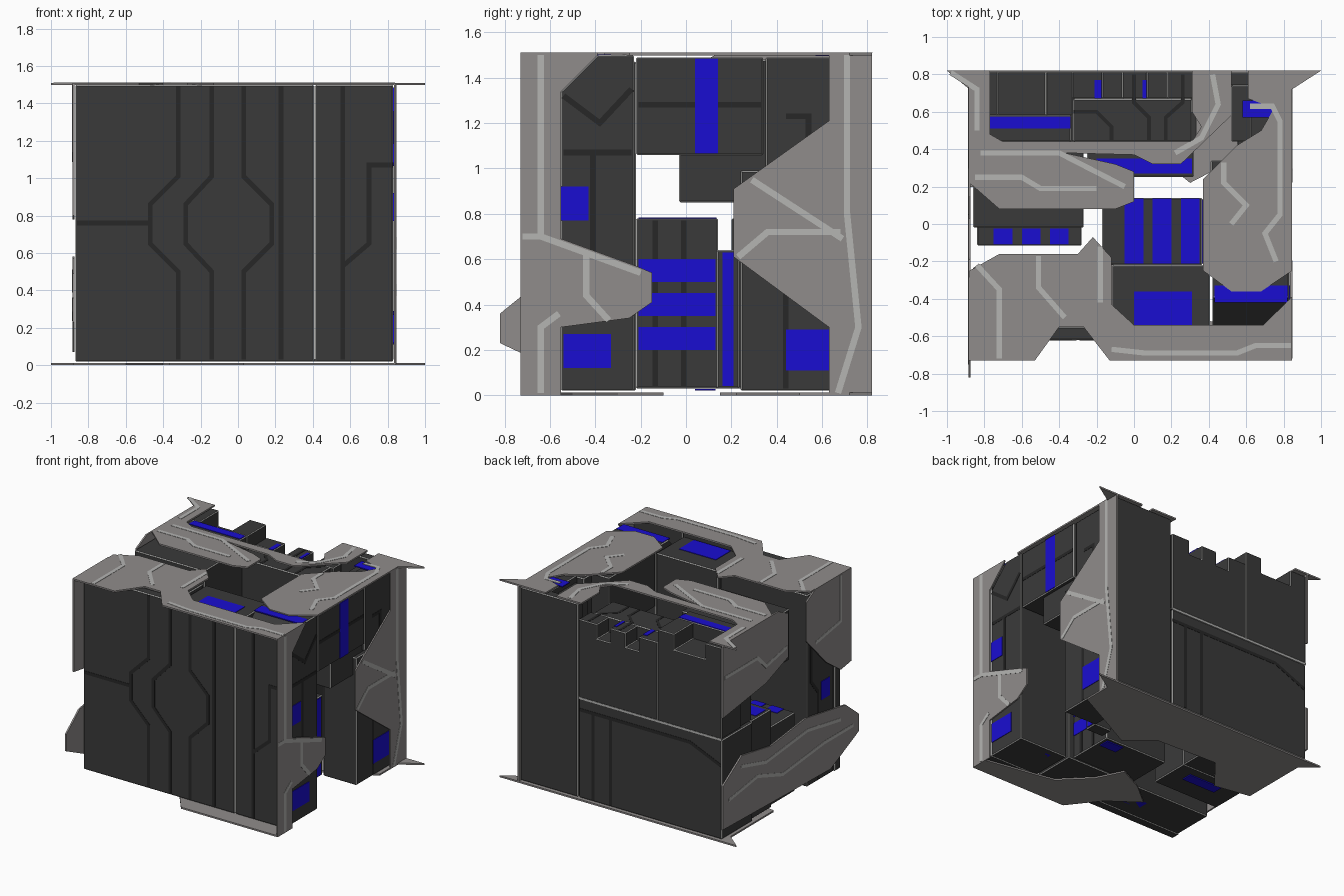
import bpy, bmesh
from mathutils import Vector

def material(name, rgb):
    m = bpy.data.materials.new(name)
    m.diffuse_color = (*rgb, 1)
    return m

DARK = material("dark_metal", (.042, .042, .042))
GROOVE = material("groove_dark", (.02, .02, .02))
GREY = material("plate_grey", (.28, .265, .26))
LIGHT = material("light_line", (.46, .46, .45))
BLUE = material("glow_blue", (.01, .004, .64))

# axis -> maps plane coordinates (u, v) and depth d to xyz
MAP = {'X': lambda u, v, d: (d, u, v),
       'Y': lambda u, v, d: (u, d, v),
       'Z': lambda u, v, d: (u, v, d)}

def prism(name, axis, pts, d0, d1, mat, rim=0):
    bm = bmesh.new()
    f = MAP[axis]
    a = [bm.verts.new(f(u, v, d0)) for u, v in pts]
    b = [bm.verts.new(f(u, v, d1)) for u, v in pts]
    bm.faces.new(a)
    bm.faces.new(b[::-1])
    for i in range(len(pts)):
        j = (i + 1) % len(pts)
        bm.faces.new((a[i], b[i], b[j], a[j]))
    bmesh.ops.recalc_face_normals(bm, faces=bm.faces)
    me = bpy.data.meshes.new(name)
    bm.to_mesh(me)
    bm.free()
    ob = bpy.data.objects.new(name, me)
    bpy.context.collection.objects.link(ob)
    me.materials.append(mat)
    if rim:                                   # worn light edge
        me.materials.append(LIGHT)
        mod = ob.modifiers.new("edge", 'BEVEL')
        mod.width, mod.segments, mod.material = rim, 1, 1
    return ob

def rect(u0, u1, v0, v1):
    return [(u0, v0), (u1, v0), (u1, v1), (u0, v1)]

def box(name, x0, x1, y0, y1, z0, z1):
    return prism(name, 'Z', rect(x0, x1, y0, y1), z0, z1, DARK, .006)

def patch(name, axis, d, *r, mat=BLUE):
    prism(name, axis, rect(*r), d - .004, d + .004, mat)

def line(name, axis, d, pts, w=.025, mat=GROOVE, t=.002):
    """Mitred flat ribbon lying on a plane."""
    p = [Vector(q) for q in pts]
    left, right = [], []
    for i, q in enumerate(p):
        a = (q - p[i - 1]).normalized() if i else (p[1] - q).normalized()
        b = (p[i + 1] - q).normalized() if i < len(p) - 1 else a
        na = Vector((-a.y, a.x))
        nb = Vector((-b.y, b.x))
        n = (na + nb).normalized()
        o = n * (w / 2 / max(n.dot(na), .4))
        left.append(tuple(q + o))
        right.append(tuple(q - o))
    prism(name, axis, left + right[::-1], d - t, d + t, mat)

# --- front wall: two panels with grooves
box("front_panel_left", -.87, .405, -.62, -.55, .02, 1.5)
box("front_panel_right", .415, .83, -.62, -.55, .02, 1.5)
for x0, x1 in ((-.32, -.47), (-.14, -.28), (.03, .18)):
    line("front_groove", 'Y', -.62, [(x0, .03), (x0, .5), (x1, .65), (x1, .86), (x0, 1.01), (x0, 1.49)])
line("front_groove", 'Y', -.62, [(.23, .03), (.23, 1.49)])
line("front_groove", 'Y', -.62, [(.56, .03), (.56, .53), (.70, .65), (.70, 1.0), (.70, 1.07), (.83, 1.07)])
line("front_groove", 'Y', -.62, [(.56, .53), (.56, 1.49)])
line("front_groove", 'Y', -.62, [(-.86, .76), (-.48, .76)])
line("front_seam", 'Y', -.615, [(.41, .03), (.41, 1.49)], .012, LIGHT)

# --- blocks behind the front wall
box("front_block_left", -.86, -.13, -.55, -.23, .02, 1.48)
box("front_block_mid", -.115, .405, -.55, -.22, .02, 1.47)
prism("front_block_right", 'X', [(-.55, .02), (-.23, .02), (-.23, 1.5), (-.39, 1.5), (-.55, 1.34)], .42, .83, DARK, .006)
patch("glow_front_top", 'Z', 1.47, 0, .31, -.54, -.36)
patch("glow_right_top", 'Z', 1.498, .43, .82, -.42, -.33)
patch("glow_notch", 'Z', 1.48, -.41, -.27, -.58, -.55)
patch("glow_side", 'X', .83, -.55, -.43, .77, .92)
patch("glow_side", 'X', .83, -.54, -.33, .12, .27)
line("side_groove", 'X', .83, [(-.54, 1.07), (-.24, 1.07)])
line("side_groove", 'X', .83, [(-.41, 1.07), (-.41, .6)])
line("side_groove", 'X', .83, [(-.54, 1.32), (-.38, 1.2), (-.24, 1.35)])

# --- right side blocks
box("right_top_block", .41, .83, -.22, .34, 1.06, 1.49)
patch("glow_right_stripe", 'X', .83, .04, .14, 1.065, 1.485)
line("side_groove", 'X', .83, [(-.21, 1.28), (.33, 1.28)])
box("right_mid_block", .56, .8, -.03, .43, .85, 1.48)
box("right_upper_back", .62, .82, .35, .74, 1.0, 1.49)
line("side_groove", 'X', .82, [(.44, 1.23), (.54, 1.23), (.54, 1.05)])
box("right_lower_back", .55, .83, .24, .74, .02, .99)
line("side_groove", 'X', .83, [(.44, .03), (.44, .6)])
patch("glow_right_low", 'X', .83, .44, .63, .11, .29)
box("right_pillar", .4, .55, .135, .235, .03, .64)
patch("glow_pillar", 'X', .55, .16, .21, .04, .63)

# --- centre core with glowing stripes
box("core_block", -.17, .365, -.22, .14, .03, .78)
for i in range(3):
    patch("glow_core_side", 'X', .365, -.21, .13, .2 + .15 * i, .3 + .15 * i)
    patch("glow_core_top", 'Z', .78, -.05 + .15 * i, .05 + .15 * i, -.21, .135)
for y in (-.135, -.01):
    line("core_groove", 'X', .365, [(y, .04), (y, .77)])

# --- left side blocks
box("left_low_block", -.84, -.28, -.115, .2, .03, .63)
box("left_low_back", -.86, -.28, .2, .44, .03, .78)
box("left_top_block", -.86, -.27, -.02, .44, 1.07, 1.46)
for x in (-.75, -.6, -.45):
    patch("glow_left_top", 'Z', .63, x, x + .1, -.11, -.025)
patch("glow_left_side", 'X', -.86, -.5, -.4, .62, .76)
patch("glow_left_ledge", 'Z', .78, -.84, -.4, .24, .36)
line("left_groove", 'X', -.86, [(-.36, .03), (-.36, .7), (-.28, .8), (-.28, 1.4)])

# --- back wall: low panel, two notched top blocks, narrow right panel
box("back_wall_low", -.87, .335, .44, .81, .02, .775)
box("back_inner_low", -.25, .32, .25, .44, .1, .7)
box("back_top_left_inner", -.86, -.335, .44, .58, .785, 1.48)
box("back_top_right_inner", -.325, .31, .44, .67, .785, 1.38)
prism("back_top_left", 'Y', [(-.87, .785), (-.33, .785), (-.33, 1.48), (-.47, 1.48), (-.47, 1.36), (-.73, 1.36),
      (-.73, 1.48), (-.87, 1.48)], .58, .815, DARK, .005)
prism("back_top_right", 'Y', [(-.33, .785), (.335, .785), (.335, 1.38), (.18, 1.38), (.18, 1.27), (.07, 1.27),
      (.07, 1.38), (-.06, 1.38), (-.06, 1.27), (-.17, 1.27), (-.17, 1.38), (-.33, 1.38)], .67, .815, DARK, .005)
box("back_panel_right", .345, .83, .74, .81, .02, 1.49)
patch("back_seam", 'Y', .811, -.87, .335, .772, .788, mat=LIGHT)
line("back_groove", 'Y', .81, [(.33, .69), (-.6, .69), (-.86, .58)])
for x in (.215, .07):
    line("back_groove", 'Y', .81, [(x, .03), (x, .69)])
patch("glow_back_top", 'Z', 1.48, -.77, -.34, .51, .575)
patch("glow_back_dot", 'Z', 1.38, -.21, -.175, .67, .77)
patch("glow_back_dot", 'Z', 1.38, .045, .068, .67, .77)
patch("glow_back_inner", 'Z', .7, -.2, .31, .27, .35)
for pts in ([(0, .8), (0, .65), (.08, .57), (.08, .45)], [(.26, .8), (.26, .65), (.17, .57), (.17, .45)],
            [(-.32, .6), (-.2, .6), (-.12, .52), (-.12, .45)]):
    line("back_top_groove", 'Z', 1.38, pts, .02)
box("back_corner_block", .52, .7, .44, .74, 1.0, 1.44)
patch("glow_corner", 'Z', 1.5, .58, .74, .57, .66)

# --- underside glow patches
for r in ((-.15, .12, .49, .57), (-.68, -.4, .05, .13), (-.42, -.2, -.45, -.36), (.52, .72, -.36, -.28), (.2, .34, .04, .12)):
    patch("glow_under", 'Z', .024, *r)

# --- thin grey armour plates
T = .012
prism("top_plate_front", 'Z', [(-.88, -.73), (-.53, -.73), (-.4, -.55), (-.27, -.55), (-.13, -.73), (.845, -.73),
      (.845, -.39), (.69, -.54), (0, -.54), (-.12, -.43), (-.12, -.18), (-.22, -.07), (-.3, -.16), (-.72, -.16),
      (-.88, -.25)], 1.51 - T, 1.51, GREY)
prism("top_plate_back_left", 'Z', [(-1, .82), (-.77, .82), (-.77, .48), (-.7, .44), (.31, .44), (.36, .52), (.31, .6),
      (.31, .82), (.52, .82), (.52, .58), (.25, .32), (.1, .32), (0, .37), (-.37, .38), (-.1, .32), (0, .28), (0, .12), (-.1, .08),
      (-.72, .08), (-.88, .22), (-.88, .73)], 1.51 - T, 1.51, GREY)
prism("top_plate_right", 'Z', [(1, .82), (.61, .82), (.61, .67), (.75, .62), (.68, .5), (.55, .42), (.37, .24), (.37, -.25),
      (.52, -.36), (.68, -.36), (.845, -.25), (.845, .72)], 1.51 - T, 1.51, GREY)
prism("bottom_plate_front", 'Z', [(.845, -.73), (.03, -.73), (-.15, -.5), (-.37, -.34), (-.2, -.2), (0, -.1), (.1, -.3),
      (.3, -.5), (.845, -.6)], 0, T, GREY)
prism("bottom_plate_back", 'Z', [(1, .82), (-1, .82), (-.88, .72), (-.88, .2), (-.6, .15), (-.4, .4), (.1, .38), (.3, .22),
      (.55, .35), (.845, .5), (.845, .72)], 0, T, GREY)
prism("right_plate_front", 'X', [(-.73, 0), (-.55, 0), (-.55, .3), (-.25, .34), (-.15, .41), (-.15, .54), (-.22, .57),
      (-.55, .69), (-.55, 1.34), (-.39, 1.5), (-.39, 1.51), (-.73, 1.51)], .835, .845, GREY)
prism("right_plate_back", 'X', [(.63, 0), (.82, 0), (.82, 1.51), (.63, 1.51), (.63, 1.21), (.21, .91), (.21, .61),
      (.63, .3)], .835, .845, GREY)
prism("left_plate_front", 'X', [(-.73, 1.51), (-.3, 1.51), (-.19, 1.45), (-.19, 1.15), (-.43, .9), (-.6, .78), (-.73, .8)],
      -.885, -.873, GREY)
prism("left_plate_back", 'X', [(.82, 1.51), (.15, 1.51), (.03, 1.45), (.03, 1.12), (.3, 1.02), (.82, .95)],
      -.885, -.873, GREY)
prism("left_plate_low", 'X', [(.82, .1), (0, .08), (-.48, .07), (-.82, .23), (-.82, .36), (-.66, .49), (-.18, .57), (.24, .52),
      (.59, .58), (.82, .43)], -.885, -.873, GREY)

# --- light bands on the plates
for pts in ([(-.72, -.72), (-.72, -.35), (-.84, -.22)], [(-.51, -.17), (-.51, -.34), (-.37, -.5)],
            [(-.12, -.67), (.06, -.69), (.55, -.69), (.65, -.65), (.84, -.65)], [(-.18, -.12), (-.18, -.42)],
            [(-.82, .38), (-.4, .38), (-.05, .2)], [(-.85, .25), (-.6, .25), (-.5, .19), (-.2, .19)],
            [(.42, .8), (.45, .64), (.36, .46), (.22, .38)], [(.62, .63), (.74, .63), (.78, .55), (.78, .05), (.7, -.05), (.76, -.2)],
            [(.48, .33), (.48, .22), (.6, .1), (.52, 0)], [(-.98, .81), (-.84, .72), (-.84, .5)]):
    line("top_band", 'Z', 1.51, pts, .028, LIGHT)
for pts in ([(-.64, 1.5), (-.64, .7), (-.2, .54)], [(-.64, .01), (-.64, .3), (-.56, .36)], [(-.44, .62), (-.44, .44), (-.34, .33)],
            [(-.72, .7), (-.64, .7)], [(.71, 1.5), (.71, .8), (.74, .5), (.76, .3), (.67, .01)], [(.29, .95), (.69, .69)],
            [(.23, .61), (.36, .72), (.68, .72)]):
    line("right_band", 'X', .845, pts, .028, LIGHT)
for pts in ([(.8, 1.25), (.4, 1.25), (.3, 1.15), (.05, 1.2)], [(.75, .3), (.4, .35), (.1, .25), (-.4, .3), (-.75, .3)],
            [(.6, .5), (.3, .42), (-.2, .47), (-.6, .4)], [(-.6, 1.5), (-.6, 1.15), (-.3, 1.1)]):
    line("left_band", 'X', -.885, pts, .025, LIGHT)
